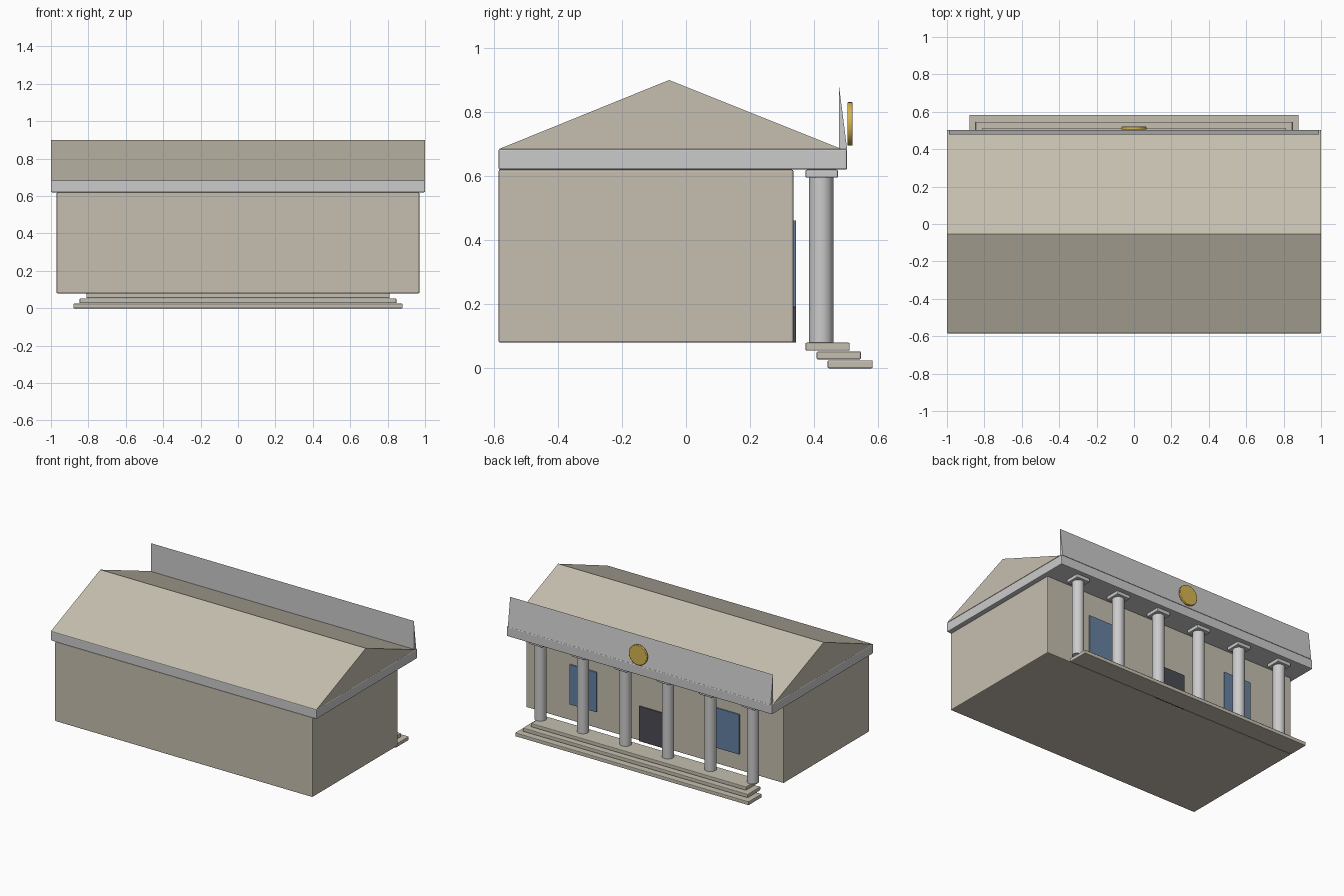
import bpy
import bmesh
from math import radians

if "Cube" in bpy.data.objects:
    bpy.data.objects.remove(bpy.data.objects["Cube"])


def material(name, rgb):
    m = bpy.data.materials.new(name)
    m.diffuse_color = (*rgb, 1)
    m.use_nodes = True
    m.node_tree.nodes["Principled BSDF"].inputs["Base Color"].default_value = m.diffuse_color
    return m


STONE = material("sandstone", (0.56, 0.52, 0.43))
GLASS = material("blue_glass", (0.13, 0.22, 0.36))
DARK = material("dark_door", (0.07, 0.07, 0.09))
GOLD = material("gold", (0.68, 0.46, 0.08))


def finish(obj, name, mat=None, bevel=0.0):
    obj.name = name
    if mat:
        obj.data.materials.append(mat)
    if bevel:
        b = obj.modifiers.new("soft_edges", 'BEVEL')
        b.width, b.segments, b.limit_method = bevel, 2, 'ANGLE'
        b.angle_limit = radians(40)
    return obj


def box(name, x, y, z, mat=None, bevel=0.005):
    """Box from (min, max) ranges along each axis."""
    r = (x, y, z)
    bpy.ops.mesh.primitive_cube_add(size=1, location=[(a + b) / 2 for a, b in r])
    obj = bpy.context.object
    obj.scale = [b - a for a, b in r]
    bpy.ops.object.transform_apply(location=False, rotation=False, scale=True)
    return finish(obj, name, mat, bevel)


def cylinder(name, radius, depth, loc, rot=(0, 0, 0), mat=None, bevel=0.0):
    bpy.ops.mesh.primitive_cylinder_add(vertices=32, radius=radius, depth=depth,
                                        location=loc, rotation=rot)
    bpy.ops.object.shade_smooth_by_angle(angle=radians(35))
    return finish(bpy.context.object, name, mat, bevel)


def prism(name, profile, half, mat=None):
    """Extrude a (y, z) profile along x from -half to half."""
    bm = bmesh.new()
    face = bm.faces.new([bm.verts.new((-half, y, z)) for y, z in profile])
    ext = bmesh.ops.extrude_face_region(bm, geom=[face])
    verts = [v for v in ext["geom"] if isinstance(v, bmesh.types.BMVert)]
    bmesh.ops.translate(bm, verts=verts, vec=(2 * half, 0, 0))
    bmesh.ops.recalc_face_normals(bm, faces=bm.faces)
    mesh = bpy.data.meshes.new(name)
    bm.to_mesh(mesh)
    bm.free()
    obj = bpy.data.objects.new(name, mesh)
    bpy.context.collection.objects.link(obj)
    return finish(obj, name, mat)


# Main hall, cornice and roof
box("hall", (-0.97, 0.97), (-0.585, 0.335), (0.08, 0.62), STONE)
box("cornice", (-1, 1), (-0.585, 0.503), (0.62, 0.685))
prism("roof", [(-0.583, 0.685), (0.485, 0.685), (-0.053, 0.90)], 1.0, STONE)

# Wedge-shaped parapet with round medallion
prism("parapet", [(0.478, 0.685), (0.503, 0.685), (0.478, 0.88)], 0.99)
cylinder("medallion", 0.068, 0.016, (0, 0.512, 0.763), (radians(90), 0, 0), GOLD, 0.003)

# Steps
for i, (hx, y0, y1) in enumerate([(0.88, 0.442, 0.583), (0.847, 0.408, 0.546),
                                  (0.81, 0.373, 0.511)]):
    z = 0.0275 * i
    box(f"step_{i + 1}", (-hx, hx), (y0, y1), (z, z + 0.025), STONE, 0.004)

# Colonnade
for i in range(6):
    x = -0.8 + 0.32 * i
    cylinder(f"column_{i + 1}", 0.038, 0.52, (x, 0.422, 0.34))
    box(f"capital_{i + 1}", (x - 0.051, x + 0.051), (0.373, 0.475), (0.595, 0.62))

# Door and windows
box("door", (-0.115, 0.115), (0.33, 0.344), (0.08, 0.318), DARK, 0.003)
for side, x in (("left", -0.537), ("right", 0.537)):
    box(f"window_{side}", (x - 0.103, x + 0.103), (0.33, 0.344), (0.19, 0.462), GLASS, 0.003)
